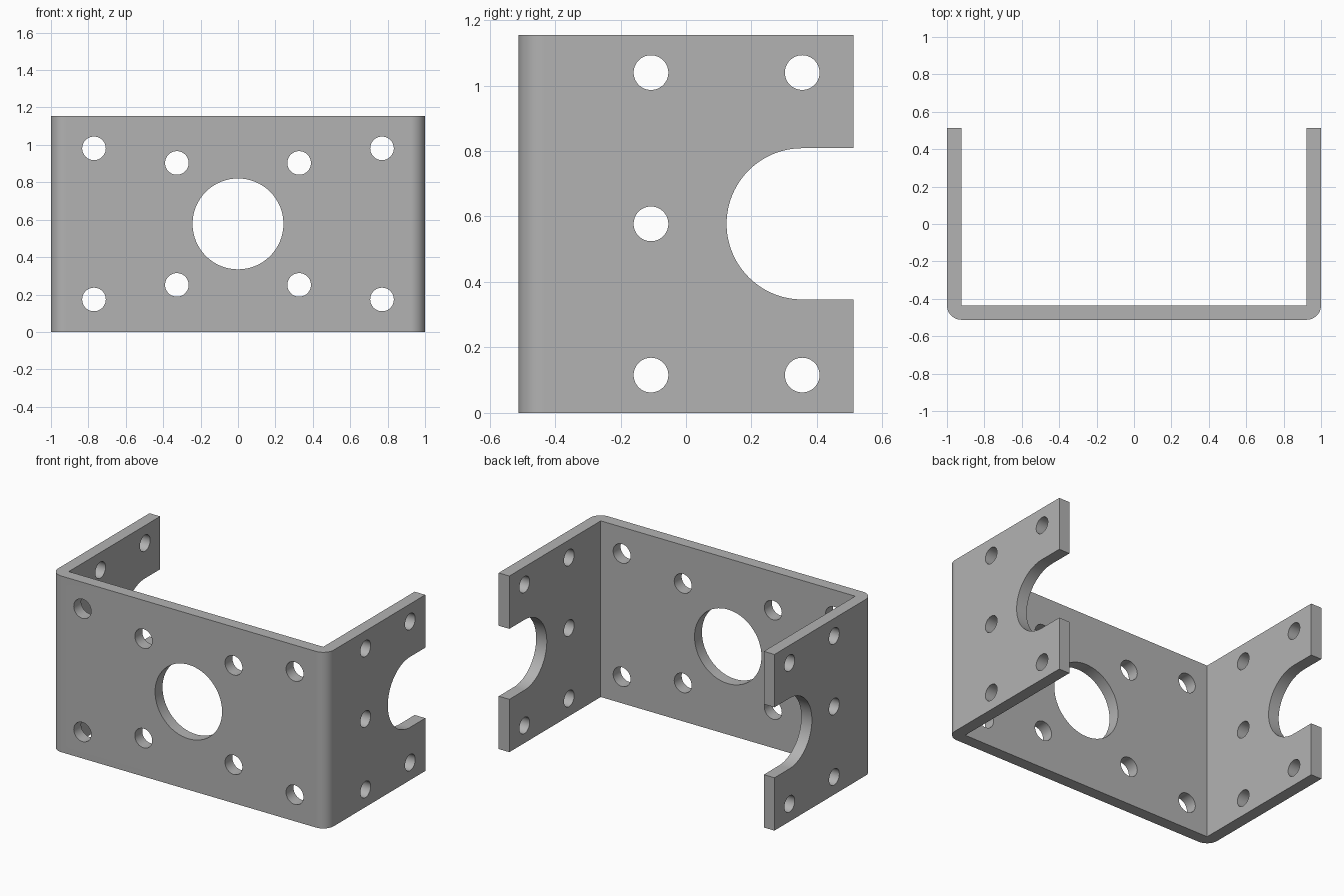
import bpy, bmesh, math
from mathutils import Vector

if "Cube" in bpy.data.objects:
    bpy.data.objects.remove(bpy.data.objects["Cube"], do_unlink=True)

WIDTH, DEPTH, HEIGHT = 1.0, 0.512, 1.155   # half width, half depth, full height
WALL, BEND = 0.077, 0.077
MID = HEIGHT / 2

steel = bpy.data.materials.new("grey steel")
steel.use_nodes = True
colour = (0.45, 0.45, 0.45, 1)
steel.diffuse_color = colour
steel.node_tree.nodes["Principled BSDF"].inputs["Base Color"].default_value = colour


def arc(cx, cy, radius, start, end, steps):
    angles = [math.radians(start + (end - start) * i / steps) for i in range(steps + 1)]
    return [(cx + radius * math.cos(a), cy + radius * math.sin(a)) for a in angles]


def add_prism(bm, points, sweep):
    """Close an outline and extrude it along the sweep vector."""
    face = bm.faces.new([bm.verts.new(p) for p in points])
    result = bmesh.ops.extrude_face_region(bm, geom=[face])
    verts = [v for v in result["geom"] if isinstance(v, bmesh.types.BMVert)]
    bmesh.ops.translate(bm, verts=verts, vec=Vector(sweep))


def make_object(name, bm):
    bmesh.ops.recalc_face_normals(bm, faces=bm.faces)
    mesh = bpy.data.meshes.new(name)
    bm.to_mesh(mesh)
    bm.free()
    mesh.materials.append(steel)
    obj = bpy.data.objects.new(name, mesh)
    bpy.context.collection.objects.link(obj)
    return obj


# Bent sheet: U profile with rounded outer bends and square inner corners
right_half = arc(WIDTH - BEND, -DEPTH + BEND, BEND, -90, 0, 14)
right_half += [(WIDTH, DEPTH), (WIDTH - WALL, DEPTH), (WIDTH - WALL, -DEPTH + WALL)]
outline = right_half + [(-x, y) for x, y in reversed(right_half)]
bm = bmesh.new()
add_prism(bm, [(x, y, 0) for x, y in outline], (0, 0, HEIGHT))
bracket = make_object("bracket", bm)

# Front plate holes: one large bore and two mirrored sets of bolt holes
bm = bmesh.new()
holes = [(0, 0, 0.243)]
for x, z in ((0.327, 0.326), (0.77, 0.404)):
    holes += [(sx * x, sz * z, 0.063) for sx in (-1, 1) for sz in (-1, 1)]
for x, z, r in holes:
    ring = arc(x, MID + z, r, 0, 360, 64)[:-1]
    add_prism(bm, [(px, -0.6, pz) for px, pz in ring], (0, 0.25, 0))
front_cutter = make_object("front_hole_cutter", bm)

# Side flange bolt holes and open-ended slots, cut through both flanges
bm = bmesh.new()
for y, z in ((-0.107, 0), (-0.107, 0.462), (-0.107, -0.462), (0.355, 0.462), (0.355, -0.462)):
    ring = arc(y, MID + z, 0.053, 0, 360, 64)[:-1]
    add_prism(bm, [(-1.1, py, pz) for py, pz in ring], (2.2, 0, 0))
slot = arc(0.355, MID, 0.231, 90, 270, 48) + [(0.7, MID - 0.231), (0.7, MID + 0.231)]
add_prism(bm, [(-1.1, py, pz) for py, pz in slot], (2.2, 0, 0))
side_cutter = make_object("side_hole_cutter", bm)

# Cut the sheet, then drop the cutters
bpy.context.view_layer.objects.active = bracket
for obj in bpy.context.selected_objects:
    obj.select_set(False)
bracket.select_set(True)
for cutter in (front_cutter, side_cutter):
    cutter.hide_render = True
    mod = bracket.modifiers.new("holes", "BOOLEAN")
    mod.operation = "DIFFERENCE"
    mod.solver = "EXACT"
    mod.object = cutter
    bpy.ops.object.modifier_apply(modifier=mod.name)
    bpy.data.objects.remove(cutter, do_unlink=True)

# Smooth bends and bores, flat plates, crisp edges
bpy.ops.object.shade_smooth_by_angle(angle=math.radians(30))
weighted = bracket.modifiers.new("flat plates", "WEIGHTED_NORMAL")
weighted.keep_sharp = True
